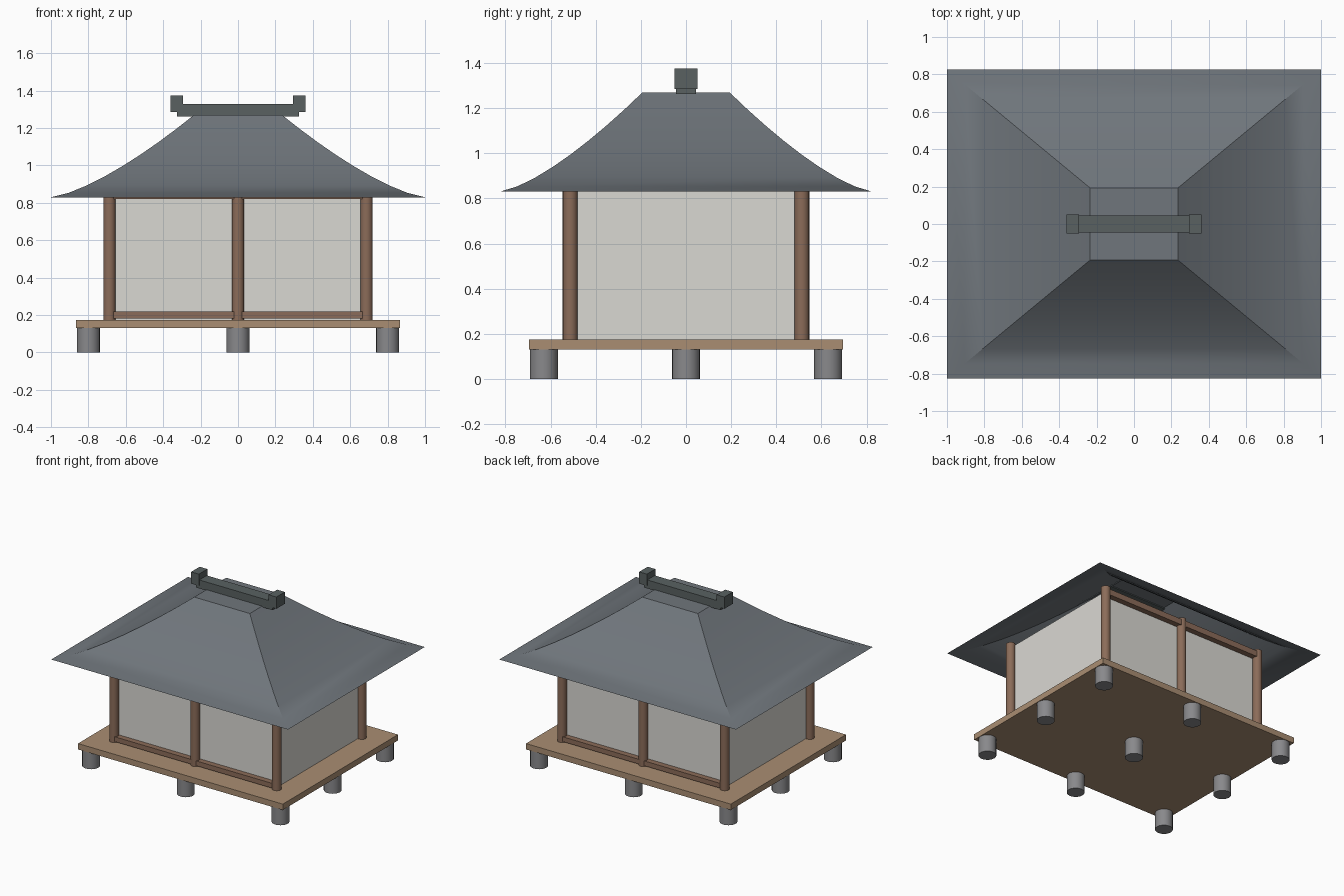
import bpy, bmesh, math

if "Cube" in bpy.data.objects:
    bpy.data.objects.remove(bpy.data.objects["Cube"])


def material(name, rgb):
    m = bpy.data.materials.new(name)
    m.diffuse_color = (*rgb, 1)
    m.use_nodes = True
    m.node_tree.nodes["Principled BSDF"].inputs["Base Color"].default_value = m.diffuse_color
    return m


WOOD = material("dark_wood", (0.26, 0.15, 0.10))
PLANK = material("deck_wood", (0.40, 0.27, 0.17))
PAPER = material("pale_wall", (0.70, 0.69, 0.65))
TILE = material("roof_slate", (0.16, 0.18, 0.20))
DARK = material("ridge_slate", (0.10, 0.12, 0.12))
STONE = material("stone", (0.25, 0.25, 0.26))


def box(name, x, y, z, mat):
    """Box from (min, max) ranges on each axis."""
    bpy.ops.mesh.primitive_cube_add(size=1, location=[sum(r) / 2 for r in (x, y, z)])
    o = bpy.context.object
    o.name = name
    o.scale = [r[1] - r[0] for r in (x, y, z)]
    bpy.ops.object.transform_apply(location=False, rotation=False, scale=True)
    o.data.materials.append(mat)
    return o


def cylinder(name, x, y, z0, z1, r, sides, mat):
    bpy.ops.mesh.primitive_cylinder_add(vertices=sides, radius=r, depth=z1 - z0,
                                        location=(x, y, (z0 + z1) / 2))
    o = bpy.context.object
    o.name = name
    o.data.materials.append(mat)
    bpy.ops.object.shade_smooth_by_angle(angle=math.radians(40))


# Foundation stones
for x in (-0.80, 0, 0.80):
    for y in (-0.63, 0, 0.63):
        cylinder("foundation_stone", x, y, 0, 0.13, 0.062, 20, STONE)

# Deck and walls
box("deck", (-0.865, 0.865), (-0.695, 0.695), (0.13, 0.175), PLANK)
box("walls", (-0.675, 0.675), (-0.495, 0.495), (0.175, 0.865), PAPER)

# Posts and rails on front and back
for side, y in (("front", -0.513), ("back", 0.513)):
    for x in (-0.687, 0, 0.687):
        cylinder(side + "_post", x, y, 0.175, 0.88, 0.033, 20, WOOD)
    for part, z in (("lower_rail", (0.183, 0.22)), ("upper_rail", (0.82, 0.865))):
        box(f"{side}_{part}", (-0.665, 0.665), (y - 0.025, y + 0.025), z, WOOD)

# Roof: open-bottomed shell of shrinking rectangles along a curved profile
bm = bmesh.new()
STEPS = 8
rings = []
for i in range(STEPS + 1):
    t = i / STEPS
    hx, hy, z = 1 - 0.765 * t, 0.825 - 0.632 * t, 0.83 + 0.44 * t ** 1.4
    rings.append([bm.verts.new((sx * hx, sy * hy, z))
                  for sx, sy in ((-1, -1), (1, -1), (1, 1), (-1, 1))])
for a, b in zip(rings, rings[1:]):
    for k in range(4):
        n = (k + 1) % 4
        bm.faces.new((a[k], a[n], b[n], b[k]))
bm.faces.new(rings[-1])
mesh = bpy.data.meshes.new("roof")
bm.to_mesh(mesh)
bm.free()
mesh.materials.append(TILE)
roof = bpy.data.objects.new("roof", mesh)
bpy.context.collection.objects.link(roof)
bpy.context.view_layer.objects.active = roof
bpy.ops.object.select_all(action='DESELECT')
roof.select_set(True)
bpy.ops.object.shade_smooth_by_angle(angle=math.radians(25))

# Ridge beam with raised end blocks
box("ridge_beam", (-0.325, 0.325), (-0.045, 0.045), (1.263, 1.328), DARK)
for name, s in (("left", -1), ("right", 1)):
    box(name + "_ridge_end", sorted((s * 0.295, s * 0.36)), (-0.051, 0.051),
        (1.285, 1.375), DARK)
